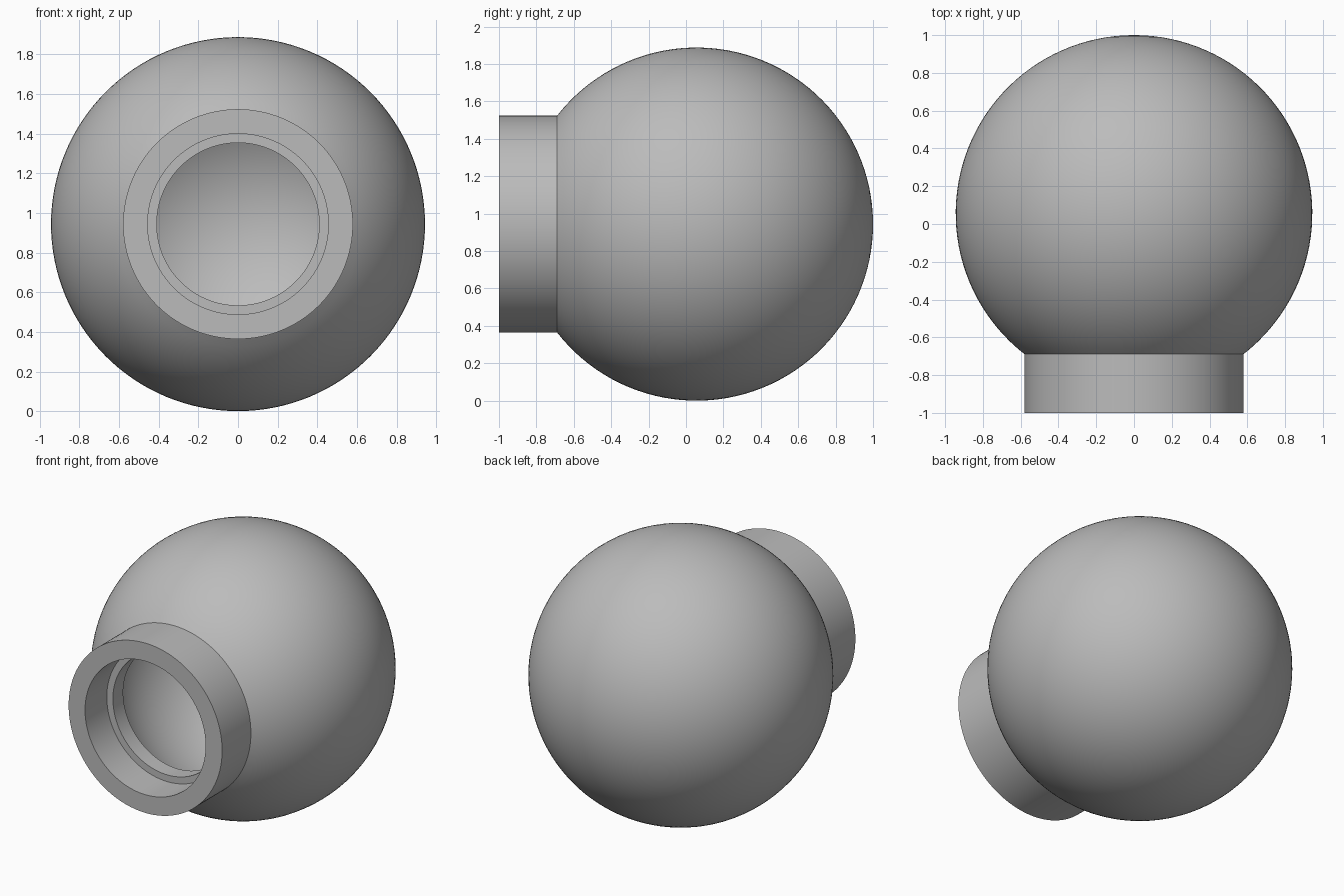
import bpy, bmesh
from math import sin, cos, pi, asin, radians
from mathutils import Vector

cube = bpy.data.objects.get("Cube")
if cube:
    bpy.data.objects.remove(cube, do_unlink=True)

R, WALL = 0.944, 0.124            # outer radius and shell thickness
CENTRE = Vector((0, 1 - R, R))
NECK, BORE, HOLE = 0.58, 0.456, 0.41
FRONT, STEP = -1.0, -0.765
ARC, SIDES = 48, 128

grey = bpy.data.materials.new("neutral grey")
grey.use_nodes = True
colour = (0.5, 0.5, 0.5, 1)
grey.diffuse_color = colour
grey.node_tree.nodes["Principled BSDF"].inputs["Base Color"].default_value = colour


def arc(radius, rim):
    """Profile of a sphere from its rear pole to a front opening of radius rim."""
    end = pi - asin(rim / radius)
    return [(radius * sin(end * i / ARC), CENTRE.y + radius * cos(end * i / ARC))
            for i in range(ARC + 1)]


def lathe(name, profile):
    """Spin a (radius, y) profile around the front-to-back axis."""
    bm = bmesh.new()
    verts = [bm.verts.new((r, y, CENTRE.z)) for r, y in profile]
    edges = [bm.edges.new(pair) for pair in zip(verts, verts[1:])]
    bmesh.ops.spin(bm, geom=verts + edges, cent=CENTRE, axis=(0, 1, 0),
                   angle=2 * pi, steps=SIDES, use_merge=True)
    bmesh.ops.remove_doubles(bm, verts=bm.verts, dist=1e-4)
    bmesh.ops.recalc_face_normals(bm, faces=bm.faces)
    if bm.calc_volume(signed=True) < 0:
        bmesh.ops.reverse_faces(bm, faces=bm.faces)
    mesh = bpy.data.meshes.new(name)
    bm.to_mesh(mesh)
    bm.free()
    mesh.materials.append(grey)
    obj = bpy.data.objects.new(name, mesh)
    bpy.context.collection.objects.link(obj)
    bpy.ops.object.select_all(action='DESELECT')
    obj.select_set(True)
    bpy.context.view_layer.objects.active = obj
    bpy.ops.object.shade_smooth_by_angle(angle=radians(25))
    return obj


# Hollow globe, outer collar, stepped bore and inner cavity in one closed wall
outer = arc(R, NECK)
collar = [(NECK, FRONT), (BORE, FRONT), (BORE, STEP), (HOLE, STEP)]
cavity = arc(R - WALL, HOLE)[::-1]
lathe("hollow_globe_with_collar", outer + collar + cavity)
